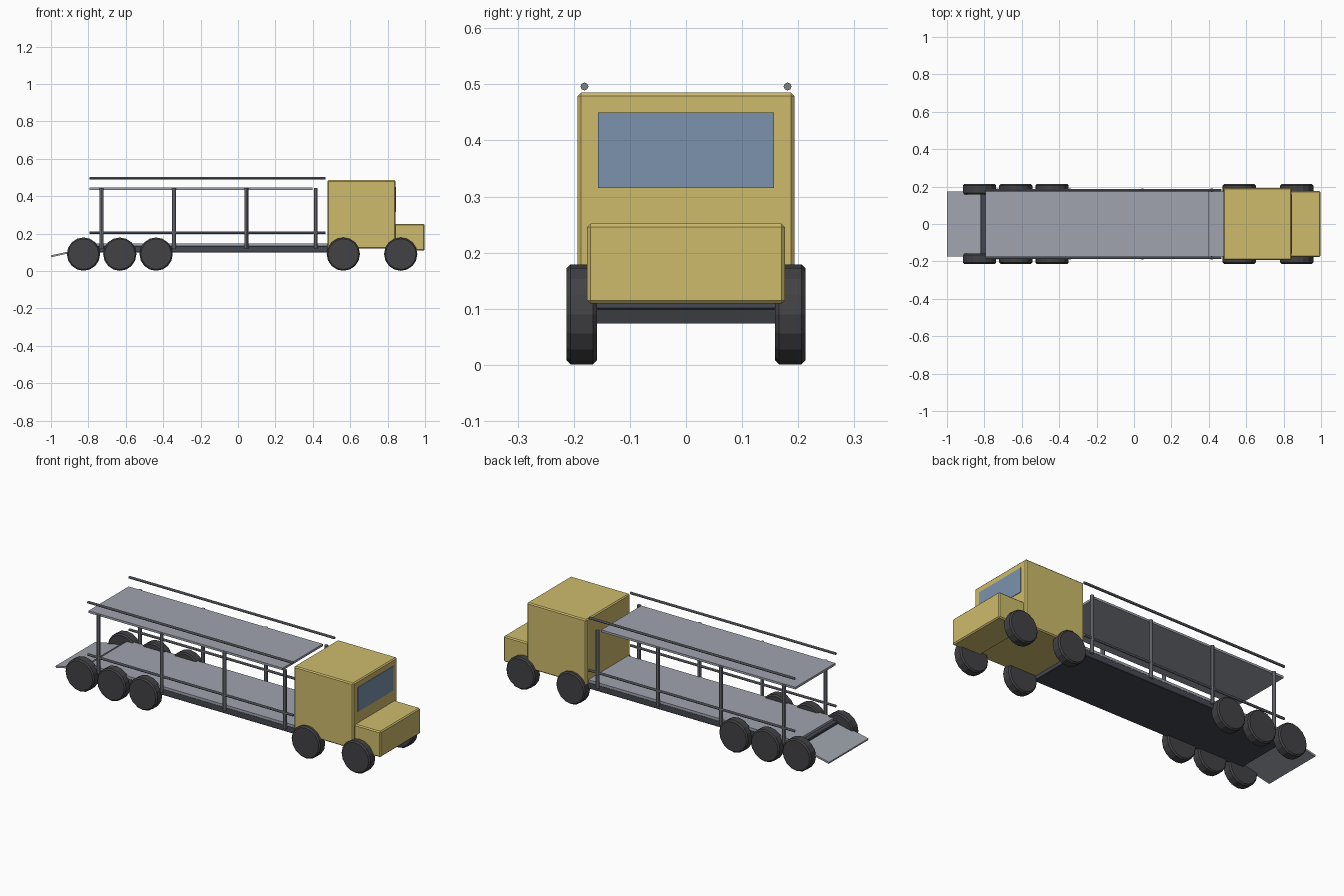
import bpy, math
from mathutils import Vector

if "Cube" in bpy.data.objects:
    bpy.data.objects.remove(bpy.data.objects["Cube"])


def material(name, color):
    m = bpy.data.materials.new(name)
    m.diffuse_color = (*color, 1)
    m.use_nodes = True
    m.node_tree.nodes["Principled BSDF"].inputs["Base Color"].default_value = m.diffuse_color
    return m


YELLOW = material("cab_yellow", (0.62, 0.50, 0.15))
GLASS = material("glass_blue", (0.20, 0.29, 0.42))
RUBBER = material("rubber", (0.055, 0.055, 0.06))
FRAME = material("frame_dark", (0.06, 0.065, 0.085))
DECK = material("deck_grey", (0.35, 0.37, 0.42))
STEEL = material("steel", (0.2, 0.21, 0.24))


def finish(name, mat, bevel):
    o = bpy.context.object
    o.name = name
    o.data.materials.append(mat)
    if bevel:
        b = o.modifiers.new("bevel", 'BEVEL')
        b.width = bevel
        b.segments = 1
        b.limit_method = 'ANGLE'
        b.angle_limit = math.radians(40)
    return o


def box(name, x, y, z, mat, bevel=0.0):
    """Box from (min, max) extents on each axis."""
    bpy.ops.mesh.primitive_cube_add(size=1, location=[(a + b) / 2 for a, b in (x, y, z)])
    bpy.context.object.scale = [b - a for a, b in (x, y, z)]
    bpy.ops.object.transform_apply(location=False, rotation=False, scale=True)
    return finish(name, mat, bevel)


def rod(name, start, end, radius, mat, sides=8, bevel=0.0):
    """Cylinder between two points."""
    a, b = Vector(start), Vector(end)
    d = b - a
    bpy.ops.mesh.primitive_cylinder_add(vertices=sides, radius=radius, depth=d.length,
                                        location=(a + b) / 2,
                                        rotation=d.to_track_quat('Z', 'Y').to_euler())
    return finish(name, mat, bevel)


# Cab, hood and windscreen
box("cab", (0.478, 0.843), (-0.193, 0.193), (0.12, 0.485), YELLOW, 0.006)
box("hood", (0.83, 0.998), (-0.176, 0.176), (0.109, 0.252), YELLOW, 0.006)
box("windscreen", (0.835, 0.846), (-0.157, 0.157), (0.315, 0.45), GLASS)

# Chassis and two decks
box("chassis", (-0.822, 0.485), (-0.175, 0.175), (0.098, 0.135), FRAME, 0.003)
box("lower_deck", (-0.795, 0.48), (-0.175, 0.175), (0.133, 0.147), DECK)
box("upper_deck", (-0.795, 0.398), (-0.176, 0.176), (0.434, 0.446), DECK)

# Loading ramp sloping down at the back
ramp = box("ramp", (-0.10, 0.10), (-0.173, 0.173), (-0.005, 0.005), DECK)
ramp.location = (-0.901, 0, 0.1)
ramp.rotation_euler.y = -math.atan(0.22)

for side, s in (("left", 1), ("right", -1)):
    y = 0.181 * s
    # Posts carrying the upper deck
    for i, x in enumerate((-0.73, -0.342, 0.045, 0.416)):
        rod(f"post_{side}_{i}", (x, y, 0.12), (x, y, 0.443), 0.010, STEEL)
    # Long side rails
    for label, z in (("lower", 0.205), ("upper", 0.496)):
        rod(f"{label}_rail_{side}", (-0.795, y, z), (0.467, y, z), 0.007, STEEL)
    # Wheels
    for i, x in enumerate((-0.826, -0.632, -0.438, 0.563, 0.870)):
        rod(f"wheel_{side}_{i}", (x, 0.159 * s, 0.09), (x, 0.213 * s, 0.09),
            0.089, RUBBER, 16, 0.007)
